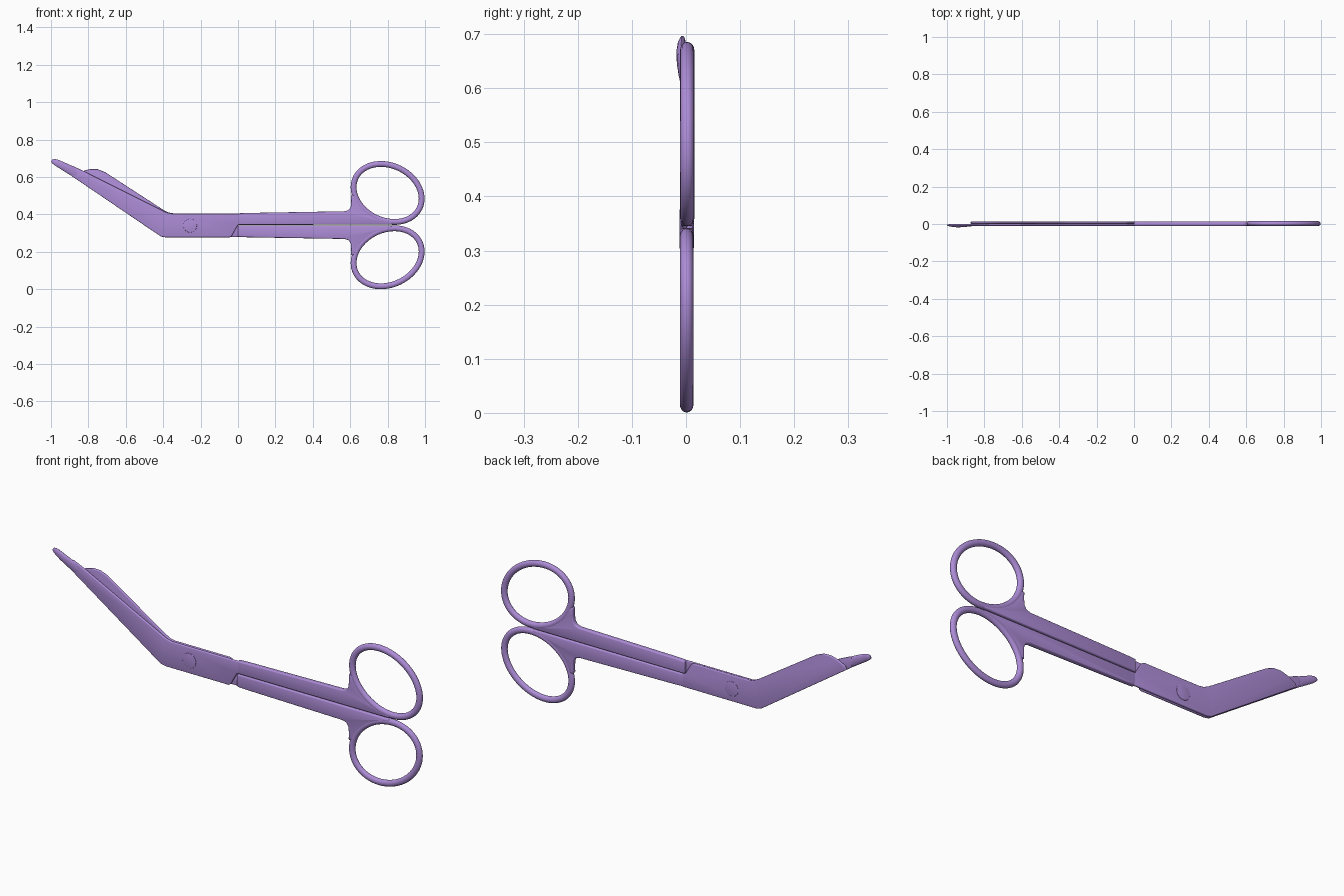
import bpy, bmesh, math

if "Cube" in bpy.data.objects:
    bpy.data.objects.remove(bpy.data.objects["Cube"])

MID = 0.343                 # height of the line between the two handles
purple = bpy.data.materials.new("soft purple")
purple.diffuse_color = (0.42, 0.265, 0.68, 1)
purple.use_nodes = True
purple.node_tree.nodes["Principled BSDF"].inputs["Base Color"].default_value = purple.diffuse_color


def finish(name, bm, bevel=0):
    bmesh.ops.recalc_face_normals(bm, faces=bm.faces)
    me = bpy.data.meshes.new(name)
    bm.to_mesh(me)
    bm.free()
    me.materials.append(purple)
    ob = bpy.data.objects.new(name, me)
    bpy.context.collection.objects.link(ob)
    bpy.ops.object.select_all(action='DESELECT')
    bpy.context.view_layer.objects.active = ob
    ob.select_set(True)
    if bevel:
        m = ob.modifiers.new("round edges", 'BEVEL')
        m.width, m.segments = bevel, 3
        m.limit_method, m.angle_limit = 'ANGLE', math.radians(40)
        bpy.ops.object.modifier_apply(modifier=m.name)
    bpy.ops.object.shade_smooth_by_angle(angle=math.radians(35))
    return ob


def plate(name, outline, y0, y1, bevel):
    """Flat x-z outline given a thickness from y0 to y1."""
    bm = bmesh.new()
    f = bm.faces.new([bm.verts.new((x, y0, z)) for x, z in outline])
    g = bmesh.ops.extrude_face_region(bm, geom=[f])['geom']
    bmesh.ops.translate(bm, vec=(0, y1 - y0, 0),
                        verts=[v for v in g if isinstance(v, bmesh.types.BMVert)])
    return finish(name, bm, bevel)


def loft(name, rings, closed):
    """Skin over a row of point loops."""
    bm = bmesh.new()
    loops = [[bm.verts.new(p) for p in r] for r in rings]
    pairs = list(zip(loops, loops[1:]))
    if closed:
        pairs.append((loops[-1], loops[0]))
    else:
        bm.faces.new(loops[0])
        bm.faces.new(loops[-1])
    n = len(loops[0])
    for a, b in pairs:
        for i in range(n):
            j = (i + 1) % n
            bm.faces.new((a[i], a[j], b[j], b[i]))
    return finish(name, bm)


def section(x, z, nx, nz, half, y0, y1, n=16):
    """Oval cross-section spanning +-half along (nx, nz) and y0 to y1."""
    out = []
    for i in range(n):
        a = 2 * math.pi * i / n
        r = half * math.cos(a)
        out.append((x + nx * r, (y0 + y1) / 2 + (y1 - y0) / 2 * math.sin(a), z + nz * r))
    return out


def ring_point(t):
    """Centre line of the upper finger ring, a slightly skewed oval."""
    return 0.800 + 0.182 * math.cos(t), 0.515 + 0.155 * math.sin(t - 0.2)


# Finger rings and shanks, mirrored above and below the middle line
for name, s, y0, y1 in (("upper", 1, -0.011, 0.0155), ("lower", -1, -0.0115, 0.014)):
    def flip(z):
        return MID + s * (z - MID)

    rings = []
    for i in range(72):
        t = 2 * math.pi * i / 72
        x, z = ring_point(t)
        dx, dz = -0.182 * math.sin(t), 0.155 * math.cos(t - 0.2)
        d = math.hypot(dx, dz)
        rings.append(section(x, flip(z), dz / d, -s * dx / d, 0.0155, y0, y1))
    loft(name + "_finger_ring", rings, True)

    # shank runs into the ring and fills the corner beside it
    outline = [(0, 0.3445), (0, 0.406), (0.05, 0.408), (0.57, 0.417),
               (0.592, 0.424), (0.603, 0.442), (0.605, 0.47), (0.604, 0.505)]
    outline += [ring_point(math.radians(a)) for a in range(196, 283, 6)]
    outline.append((0.82, 0.3455))
    plate(name + "_shank", [(x, flip(z)) for x, z in outline], y0 + 0.0005, y1 - 0.001, 0.006)

# Front blade, continuing the upper shank
plate("front_blade",
      [(0.012, 0.3445), (0.012, 0.405), (-0.355, 0.405), (-0.385, 0.412),
       (-0.83, 0.635), (-0.89, 0.662), (-0.905, 0.640), (-0.893, 0.608),
       (-0.43, 0.294), (-0.412, 0.282), (-0.385, 0.277), (-0.045, 0.277),
       (-0.035, 0.283), (0, 0.3445)],
      -0.0105, 0.0012, 0.004)

# Back blade, continuing the lower shank
plate("back_blade",
      [(0.012, 0.3415), (0.012, 0.279), (-0.385, 0.278), (-0.412, 0.283),
       (-0.43, 0.295), (-0.875, 0.597), (-0.868, 0.612), (-0.83, 0.632),
       (-0.79, 0.643), (-0.75, 0.642), (-0.71, 0.626), (-0.40, 0.425),
       (-0.37, 0.410), (-0.345, 0.406), (-0.045, 0.406), (-0.035, 0.400), (0, 0.3415)],
      0.0012, 0.013, 0.004)

# Blunt swollen tip on the front blade
stations = [(-0.860, 0.615, 0.022, -0.0105, 0.0), (-0.885, 0.631, 0.024, -0.014, 0.001),
            (-0.915, 0.648, 0.0225, -0.017, 0.001), (-0.945, 0.664, 0.020, -0.018, 0.0),
            (-0.970, 0.677, 0.0175, -0.016, -0.0005), (-0.987, 0.685, 0.0135, -0.0125, -0.001),
            (-0.996, 0.688, 0.007, -0.009, -0.003)]
loft("blunt_tip", [section(x, z, 0.49, 0.87, h, a, b) for x, z, h, a, b in stations], False)

# Pivot screw through both blades
plate("pivot_screw",
      [(-0.256 + 0.036 * math.cos(math.pi * i / 20), 0.340 + 0.036 * math.sin(math.pi * i / 20))
       for i in range(40)],
      -0.012, 0.0145, 0.001)
